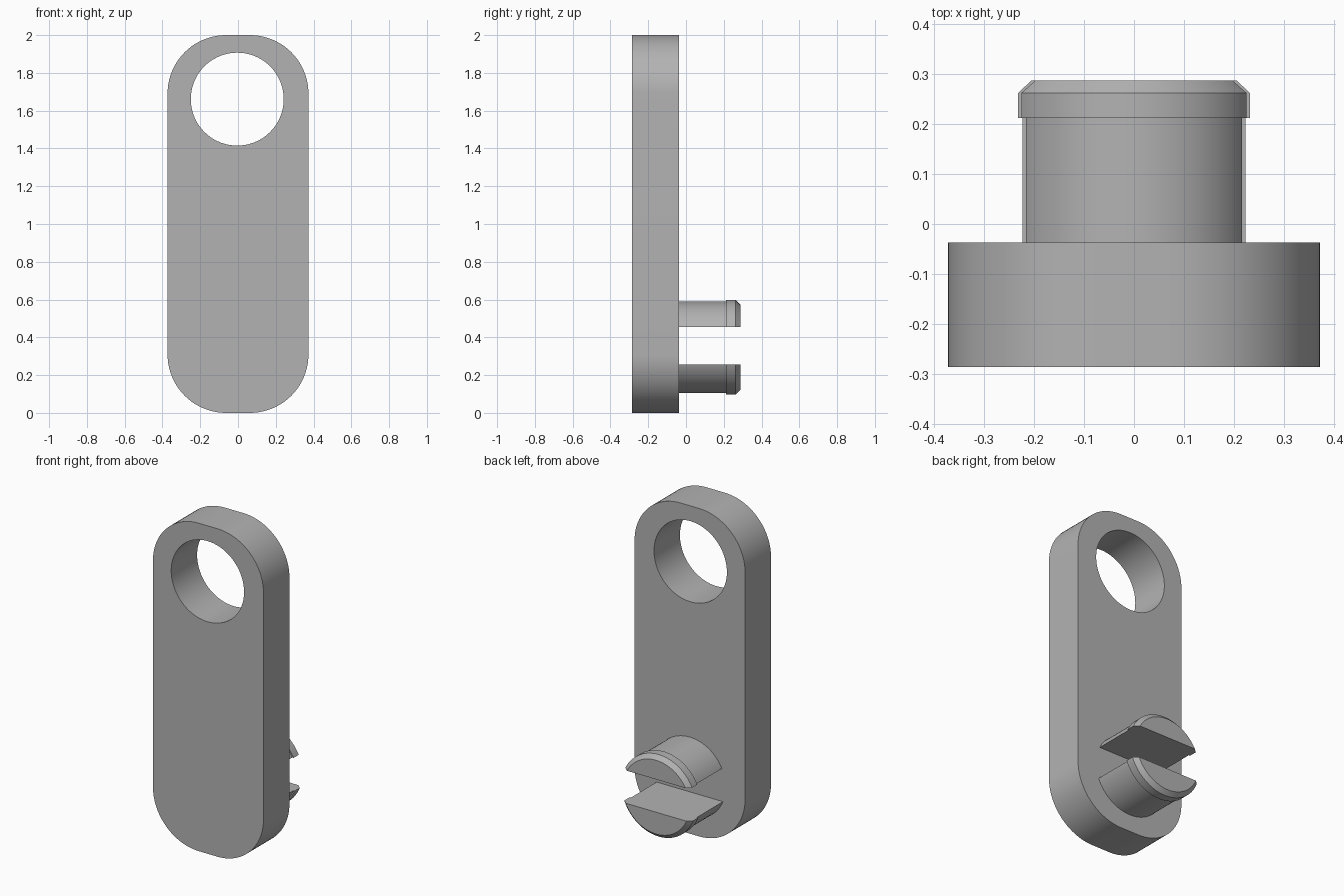
import bpy
import bmesh
from math import cos, sin, pi, radians
from mathutils import Vector

if "Cube" in bpy.data.objects:
    bpy.data.objects.remove(bpy.data.objects["Cube"], do_unlink=True)

GREY = (0.45, 0.45, 0.45, 1)
grey = bpy.data.materials.new("plain grey")
grey.use_nodes = True
grey.diffuse_color = GREY
grey.node_tree.nodes["Principled BSDF"].inputs["Base Color"].default_value = GREY

FRONT, BACK = -0.287, -0.037      # plate faces
PEG_Z = 0.347                     # peg axis height


def finish(bm, name):
    bmesh.ops.recalc_face_normals(bm, faces=bm.faces[:])
    mesh = bpy.data.meshes.new(name)
    bm.to_mesh(mesh)
    bm.free()
    mesh.materials.append(grey)
    obj = bpy.data.objects.new(name, mesh)
    bpy.context.collection.objects.link(obj)
    bpy.ops.object.select_all(action="DESELECT")
    obj.select_set(True)
    bpy.context.view_layer.objects.active = obj
    bpy.ops.object.shade_smooth_by_angle(angle=radians(30))
    return obj


def arc(cx, cz, r, start, end, steps):
    angles = [start + (end - start) * i / steps for i in range(steps + 1)]
    return [Vector((cx + r * cos(a), FRONT, cz + r * sin(a))) for a in angles]


def add_loop(bm, points):
    verts = [bm.verts.new(p) for p in points]
    return [bm.edges.new((v, verts[i - 1])) for i, v in enumerate(verts)]


# Plate: rounded outline with a round hole, extruded backwards
half_w, height, corner = 0.373, 2.0, 0.31
outline = []
for i, (sx, top) in enumerate([(1, 1), (-1, 1), (-1, 0), (1, 0)]):
    cz = height - corner if top else corner
    outline += arc(sx * (half_w - corner), cz, corner, i * pi / 2, (i + 1) * pi / 2, 20)
hole = arc(-0.004, 1.661, 0.246, 0, 2 * pi, 72)[:-1]

bm = bmesh.new()
edges = add_loop(bm, outline) + add_loop(bm, hole)
bmesh.ops.triangle_fill(bm, edges=edges, use_beauty=True, normal=(0, -1, 0))
extruded = bmesh.ops.extrude_face_region(bm, geom=bm.faces[:], use_keep_orig=True)
moved = [g for g in extruded["geom"] if isinstance(g, bmesh.types.BMVert)]
bmesh.ops.translate(bm, verts=moved, vec=(0, BACK - FRONT, 0))
finish(bm, "plate")


# Split peg: lathed shaft with a chamfered lip, cut flat on the slot side
def peg_half(name, slot_z, side):
    profile = [(0, BACK - 0.01), (0.242, BACK - 0.01), (0.242, 0.213), (0.25, 0.213),
               (0.25, 0.263), (0.225, 0.288), (0, 0.288)]
    bm = bmesh.new()
    verts = [bm.verts.new((r, y, PEG_Z)) for r, y in profile]
    lines = [bm.edges.new(pair) for pair in zip(verts, verts[1:])]
    bmesh.ops.spin(bm, geom=verts + lines, cent=(0, 0, PEG_Z), axis=(0, 1, 0),
                   angle=2 * pi, steps=72, use_merge=True)
    bmesh.ops.remove_doubles(bm, verts=bm.verts[:], dist=0.0001)
    cut = bmesh.ops.bisect_plane(bm, geom=bm.verts[:] + bm.edges[:] + bm.faces[:],
                                 plane_co=(0, 0, slot_z), plane_no=(0, 0, side),
                                 clear_inner=True)
    rim = [g for g in cut["geom_cut"] if isinstance(g, bmesh.types.BMEdge)]
    bmesh.ops.contextual_create(bm, geom=rim)
    finish(bm, name)


peg_half("upper_peg_half", 0.455, 1)
peg_half("lower_peg_half", 0.255, -1)
